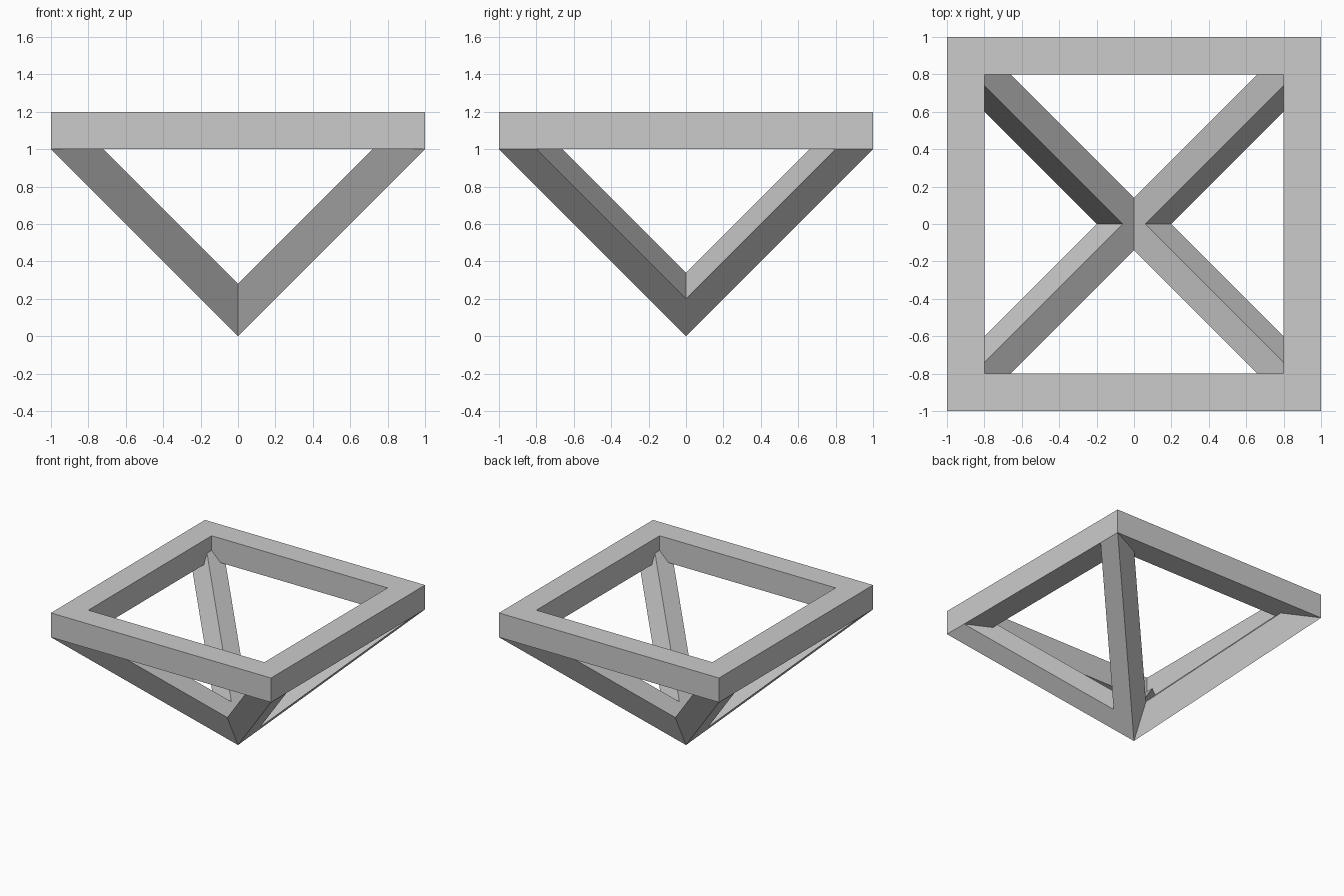
import bpy
import bmesh
from mathutils import Vector

cube = bpy.data.objects.get("Cube")
if cube:
    bpy.data.objects.remove(cube, do_unlink=True)

grey = bpy.data.materials.new("light_grey")
grey.use_nodes = True
COLOUR = (0.6, 0.6, 0.6, 1)
grey.diffuse_color = COLOUR
grey.node_tree.nodes["Principled BSDF"].inputs["Base Color"].default_value = COLOUR


def add_object(name, bm):
    bmesh.ops.recalc_face_normals(bm, faces=bm.faces[:])
    mesh = bpy.data.meshes.new(name)
    bm.to_mesh(mesh)
    bm.free()
    mesh.materials.append(grey)
    obj = bpy.data.objects.new(name, mesh)
    bpy.context.collection.objects.link(obj)
    return obj


def extrude(bm, faces, offset):
    result = bmesh.ops.extrude_face_region(bm, geom=faces, use_keep_orig=True)
    verts = [g for g in result["geom"] if isinstance(g, bmesh.types.BMVert)]
    bmesh.ops.translate(bm, vec=offset, verts=verts)


def trim(bm, point, normal, cap):
    cut = bmesh.ops.bisect_plane(bm, geom=bm.verts[:] + bm.edges[:] + bm.faces[:],
                                 plane_co=point, plane_no=normal, clear_outer=True)
    if cap:
        edges = [g for g in cut["geom_cut"] if isinstance(g, bmesh.types.BMEdge)]
        bmesh.ops.holes_fill(bm, edges=edges, sides=0)


# Square top frame: a flat ring raised into a beam
bm = bmesh.new()
bmesh.ops.create_grid(bm, x_segments=1, y_segments=1, size=1)
bmesh.ops.translate(bm, vec=(0, 0, 1), verts=bm.verts[:])
centre = bm.faces[:]
bmesh.ops.inset_region(bm, faces=centre, thickness=0.2,
                       use_boundary=True, use_even_offset=True)
bmesh.ops.delete(bm, geom=centre, context="FACES")
extrude(bm, bm.faces[:], (0, 0, 0.2))
add_object("top_frame", bm)

# Diagonal leg: rectangular bar rising from the apex to a frame corner
depth = Vector((-0.14, 0, 0.14))
width = Vector((1, -2, 1)) / 15
start = Vector((-0.5, -0.5, -0.5))
bm = bmesh.new()
section = [start, start + depth, start + depth + width, start + width]
end_face = bm.faces.new([bm.verts.new(p) for p in section])
extrude(bm, [end_face], (2, 2, 2))

# Open mitres at the apex, closed slanted ends hidden in the frame
trim(bm, (0, 0, 0), (-1, 0, 0), False)
trim(bm, (0, 0, 0), (0, -1, 0), False)
trim(bm, (1, 1, 1), (1, 0, 1), True)
trim(bm, (1, 1, 1), (0, 1, 1), True)
legs = add_object("diagonal_legs", bm)
mirror = legs.modifiers.new("four_corners", "MIRROR")
mirror.use_axis = (True, True, False)
